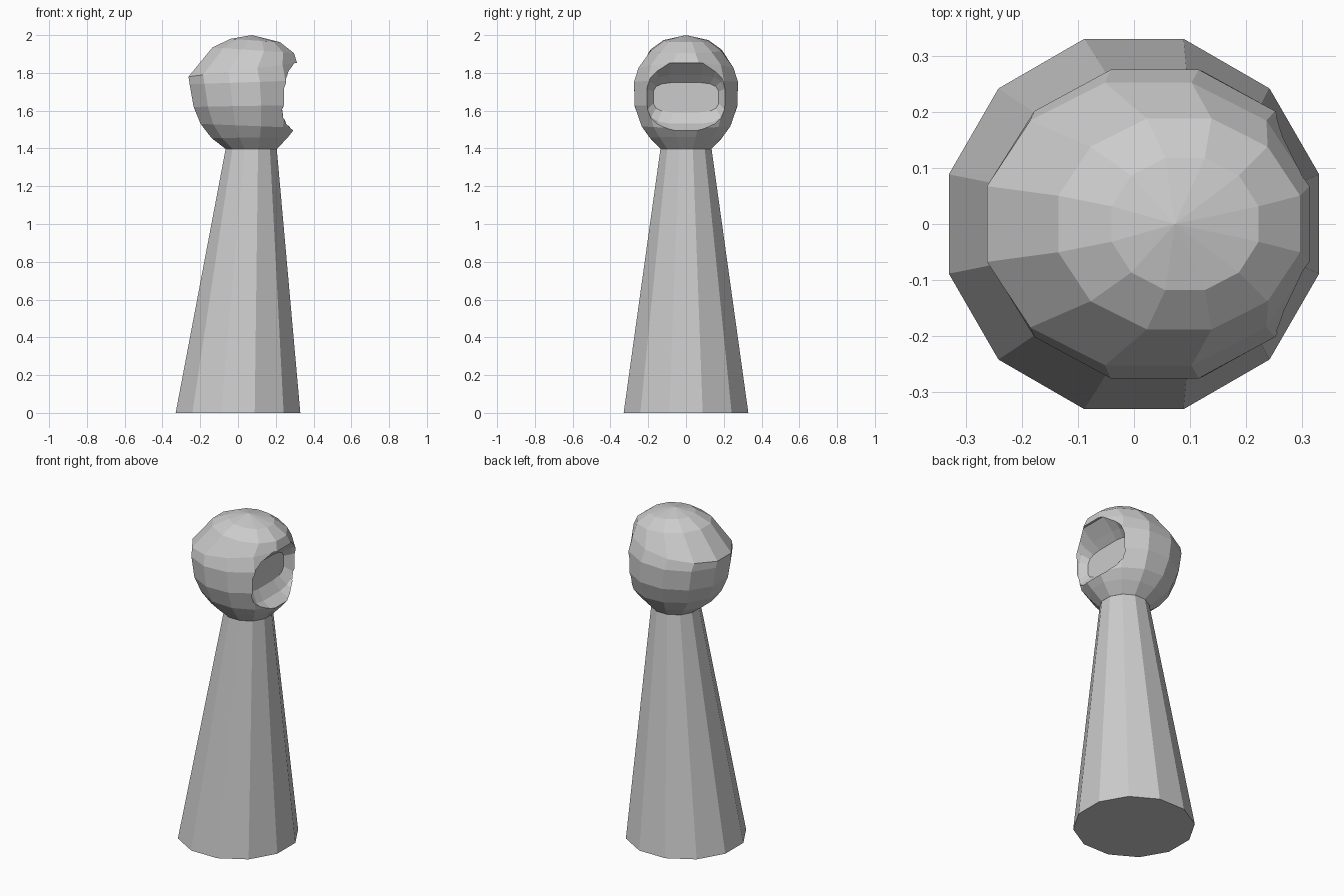
import bpy, bmesh
from math import cos, sin, pi, copysign

if "Cube" in bpy.data.objects:
    bpy.data.objects.remove(bpy.data.objects["Cube"], do_unlink=True)

grey = bpy.data.materials.new("light grey")
grey.use_nodes = True
grey.diffuse_color = (0.6, 0.6, 0.6, 1)
grey.node_tree.nodes["Principled BSDF"].inputs["Base Color"].default_value = (0.6, 0.6, 0.6, 1)


def loft(name, rings, pole=None):
    """Skin a stack of equal point rings, closing the last one with a pole or a cap."""
    bm = bmesh.new()
    loops = [[bm.verts.new(p) for p in ring] for ring in rings]
    n = len(loops[0])
    for a, b in zip(loops, loops[1:]):
        for i in range(n):
            j = (i + 1) % n
            bm.faces.new((a[i], a[j], b[j], b[i]))
    bm.faces.new(loops[0][::-1])
    if pole:
        tip = bm.verts.new(pole)
        for i in range(n):
            bm.faces.new((loops[-1][i], loops[-1][(i + 1) % n], tip))
    else:
        bm.faces.new(loops[-1])
    bmesh.ops.recalc_face_normals(bm, faces=bm.faces)
    mesh = bpy.data.meshes.new(name)
    bm.to_mesh(mesh)
    bm.free()
    mesh.materials.append(grey)
    obj = bpy.data.objects.new(name, mesh)
    bpy.context.collection.objects.link(obj)
    return obj


def tilted_ring(back, front, half_width, z_back, z_front):
    """Twelve-sided ring, flat sides along the axes, that may tilt towards the face."""
    points = []
    for i in range(12):
        a = pi / 12 + i * pi / 6
        u, v = cos(a) / cos(pi / 12), sin(a) / cos(pi / 12)
        t = (u + 1) / 2
        points.append((back + (front - back) * t, v * half_width, z_back + (z_front - z_back) * t))
    return points


def opening_ring(x, half_width, low, high):
    """Rounded rectangle across the face direction."""
    points = []
    for i in range(16):
        a = pi / 16 + i * pi / 8
        c, s = cos(a), sin(a)
        y = copysign(abs(c) ** 0.55, c) * half_width
        z = (low + high) / 2 + copysign(abs(s) ** 0.55, s) * (high - low) / 2
        points.append((x, y, z))
    return points


# Tapered body
loft("body", [tilted_ring(-0.33, 0.33, 0.33, 0, 0),
              tilted_ring(-0.065, 0.205, 0.135, 1.4, 1.4)])

# Head, from neck to crown
head = loft("head", [
    tilted_ring(-0.065, 0.206, 0.134, 1.397, 1.397),
    tilted_ring(-0.14, 0.265, 0.192, 1.455, 1.46),
    tilted_ring(-0.198, 0.305, 0.235, 1.53, 1.51),
    tilted_ring(-0.235, 0.33, 0.272, 1.62, 1.63),
    tilted_ring(-0.256, 0.33, 0.275, 1.74, 1.76),
    tilted_ring(-0.262, 0.313, 0.252, 1.78, 1.852),
    tilted_ring(-0.135, 0.296, 0.188, 1.935, 1.905),
    tilted_ring(-0.04, 0.222, 0.118, 1.98, 1.963),
], pole=(0.073, 0, 2.0))

# Hollow face opening under the brow
cutter = loft("face_cutter", [
    opening_ring(0.19, 0.175, 1.59, 1.75),
    opening_ring(0.23, 0.205, 1.53, 1.79),
    opening_ring(0.30, 0.22, 1.49, 1.855),
    opening_ring(0.50, 0.22, 1.49, 1.855),
])
cutter.hide_render = True
cutter.hide_set(True)
cut = head.modifiers.new("face opening", 'BOOLEAN')
cut.operation = 'DIFFERENCE'
cut.solver = 'EXACT'
cut.object = cutter
